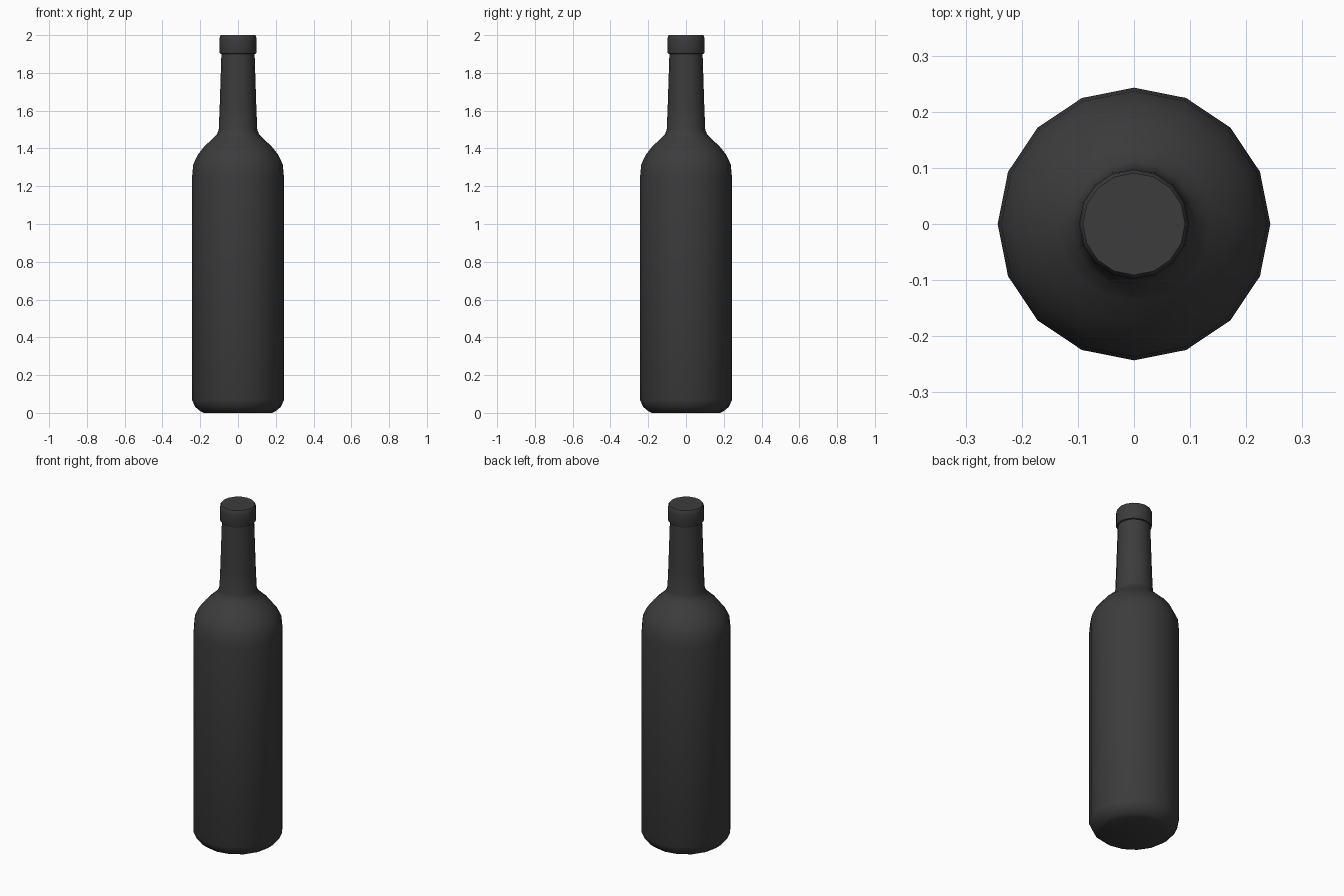
import bpy, bmesh, math

if "Cube" in bpy.data.objects:
    bpy.data.objects.remove(bpy.data.objects["Cube"])

SIDES = 16

mat = bpy.data.materials.new("dark_glass")
mat.diffuse_color = (0.045, 0.045, 0.045, 1)
mat.use_nodes = True
mat.node_tree.nodes["Principled BSDF"].inputs["Base Color"].default_value = mat.diffuse_color


def lathe(name, profile):
    """Revolve (radius, z) points about z and cap both ends."""
    bm = bmesh.new()
    rings = []
    for r, z in profile:
        rings.append([bm.verts.new((r * math.cos(2 * math.pi * i / SIDES),
                                    r * math.sin(2 * math.pi * i / SIDES), z))
                      for i in range(SIDES)])
    for a, b in zip(rings, rings[1:]):
        for i in range(SIDES):
            j = (i + 1) % SIDES
            bm.faces.new((a[i], a[j], b[j], b[i]))
    bm.faces.new(rings[0][::-1])
    bm.faces.new(rings[-1])
    mesh = bpy.data.meshes.new(name)
    bm.to_mesh(mesh)
    bm.free()
    obj = bpy.data.objects.new(name, mesh)
    bpy.context.collection.objects.link(obj)
    mesh.materials.append(mat)
    bpy.ops.object.select_all(action='DESELECT')
    obj.select_set(True)
    bpy.context.view_layer.objects.active = obj
    bpy.ops.object.shade_smooth_by_angle(angle=math.radians(50))
    return obj


# Bottle: base, body, shoulder, neck and lip in one closed profile
lathe("bottle", [
    (0.18, 0.0), (0.198, 0.008), (0.227, 0.032), (0.243, 0.068),
    (0.243, 1.25), (0.237, 1.315), (0.214, 1.365), (0.179, 1.41),
    (0.137, 1.449), (0.112, 1.474), (0.102, 1.50),
    (0.097, 1.62), (0.088, 1.90),
    (0.095, 1.902), (0.098, 1.91), (0.098, 1.975), (0.096, 1.992), (0.091, 2.0),
])
